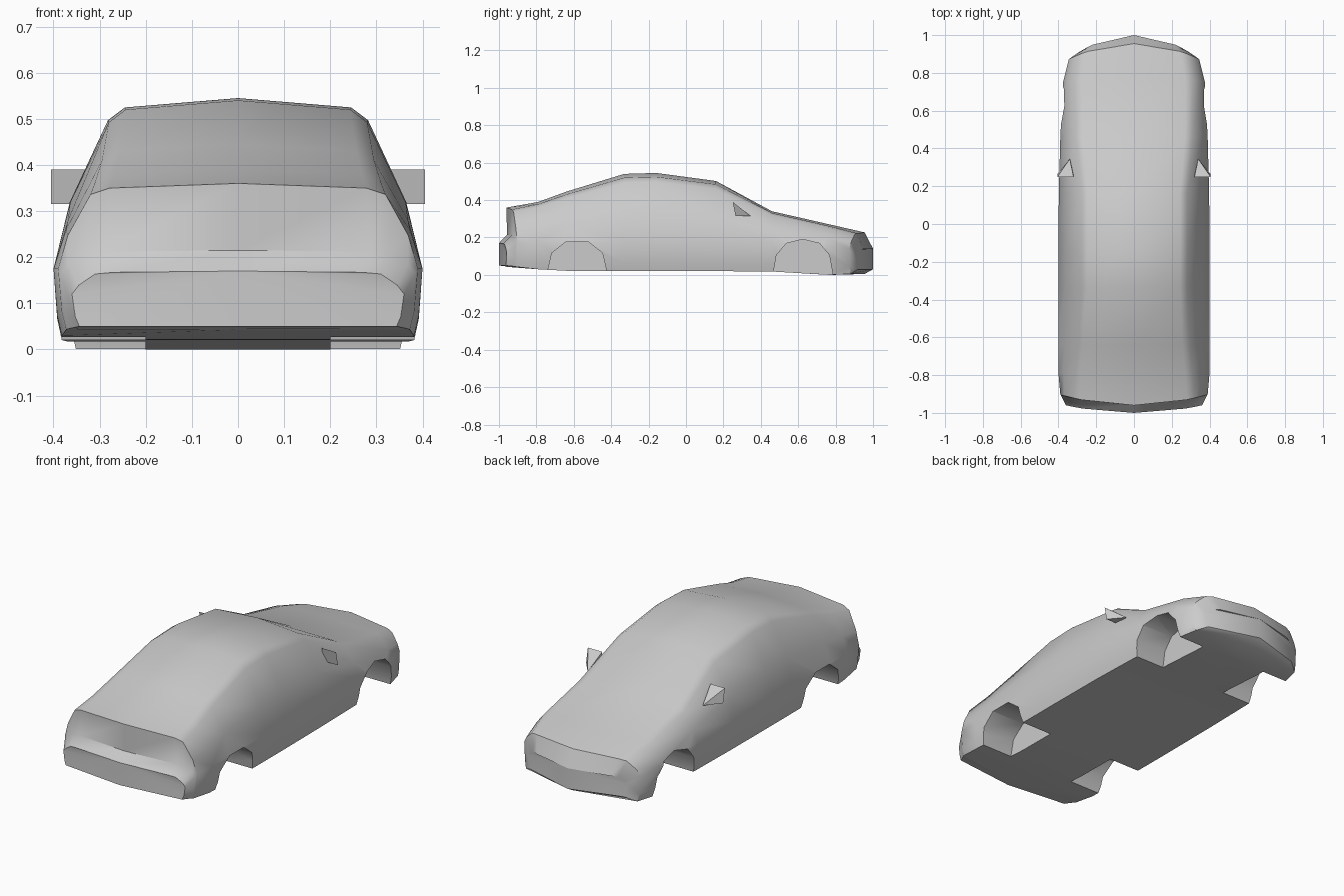
import bpy, bmesh, math

if "Cube" in bpy.data.objects:
    bpy.data.objects.remove(bpy.data.objects["Cube"])


def make_object(name, bm):
    bmesh.ops.recalc_face_normals(bm, faces=bm.faces)
    me = bpy.data.meshes.new(name)
    bm.to_mesh(me)
    bm.free()
    ob = bpy.data.objects.new(name, me)
    bpy.context.collection.objects.link(ob)
    return ob


# Stations, tail to nose: y, corner sweep, floor z, top z, rail x, half width, widest z
STATIONS = [
    (-1.0, -.05, .05, .17, .31, .36, .12),
    (-.957, -.05, .045, .215, .33, .385, .165),
    (-.96, -.06, .043, .36, .32, .39, .175),
    (-.79, 0, .03, .39, .31, .4, .175),
    (-.64, 0, .022, .445, .295, .4, .175),
    (-.33, 0, .02, .54, .28, .4, .175),
    (-.16, 0, .02, .545, .282, .4, .175),
    (.16, 0, .02, .502, .28, .398, .175),
    (.46, 0, .018, .34, .31, .39, .17),
    (.78, .03, 0, .267, .31, .375, .15),
    (.955, .11, .005, .227, .28, .345, .14),
    (1.0, .17, .03, .14, .25, .29, .1),
]


def half_outline(floor, top, rail, w, mid):
    """Roof centre, shoulder, rail, belt line, widest point, sill, bottom edge."""
    h = top - mid
    rz = top - .13 * h
    return [(0, top), (rail * .87, top - .055 * h), (rail, rz),
            (rail + .7 * (w - rail), rz - .55 * (rz - mid)),
            (w, mid), (w * .98, floor + .3 * (mid - floor)), (w * .955, floor)]


# Body shell lofted through the stations
bm = bmesh.new()
rings = []
for y, sweep, floor, *shape in STATIONS:
    half = half_outline(floor, *shape)
    loop = half + [(0, floor)] + [(-x, z) for x, z in half[:0:-1]]
    rings.append([bm.verts.new((x, y - sweep * (x / .4) ** 2, z)) for x, z in loop])
for a, b in zip(rings, rings[1:]):
    n = len(a)
    for i in range(n):
        j = (i + 1) % n
        bm.faces.new((a[i], a[j], b[j], b[i]))
for r in (rings[0], rings[-1]):
    for i in range(1, len(r) // 2):
        bm.faces.new((r[0], r[i], r[i + 1]))
        bm.faces.new((r[0], r[-i], r[-i - 1]))
body = make_object("car_body", bm)

# Wheel wells cut from both sides: centre y, half length, height, facets
cutters = []
for name, cy, half_len, height, facets in (("rear_well", -.582, .162, .184, 5),
                                           ("front_well", .625, .16, .19, 6)):
    arch = [(cy - half_len, -.1)]
    for k in range(facets + 1):
        t = math.pi * k / facets
        arch.append((cy - math.copysign(abs(math.cos(t)) ** .85, math.cos(t)) * half_len,
                     max(math.sin(t), 0) ** .85 * height))
    arch.append((cy + half_len, -.1))
    for s in (-1, 1):
        bm = bmesh.new()
        inner = [bm.verts.new((s * .2, y, z)) for y, z in arch]
        outer = [bm.verts.new((s * .5, y, z)) for y, z in arch]
        bm.faces.new(inner)
        bm.faces.new(outer[::-1])
        for i in range(len(arch)):
            bm.faces.new((inner[i - 1], outer[i - 1], outer[i], inner[i]))
        cut = make_object(name + "_cutter", bm)
        cut.hide_render = True
        cutters.append(cut)
        mod = body.modifiers.new(name, "BOOLEAN")
        mod.operation = "DIFFERENCE"
        mod.solver = "EXACT"
        mod.object = cut

bpy.context.view_layer.objects.active = body
body.select_set(True)
for m in list(body.modifiers):
    bpy.ops.object.modifier_apply(modifier=m.name)
for c in cutters:
    bpy.data.objects.remove(c, do_unlink=True)
bpy.ops.object.shade_smooth_by_angle(angle=math.radians(42))

# Wedge-shaped door mirrors: flat back panel tapering to a front tip
for side, s in (("left", -1), ("right", 1)):
    bm = bmesh.new()
    for x in (.32, .405):
        bm.verts.new((s * x, .25, .39))
        bm.verts.new((s * x, .265, .315))
    bm.verts.new((s * .34, .345, .315))
    bmesh.ops.convex_hull(bm, input=bm.verts)
    make_object(side + "_mirror", bm)
